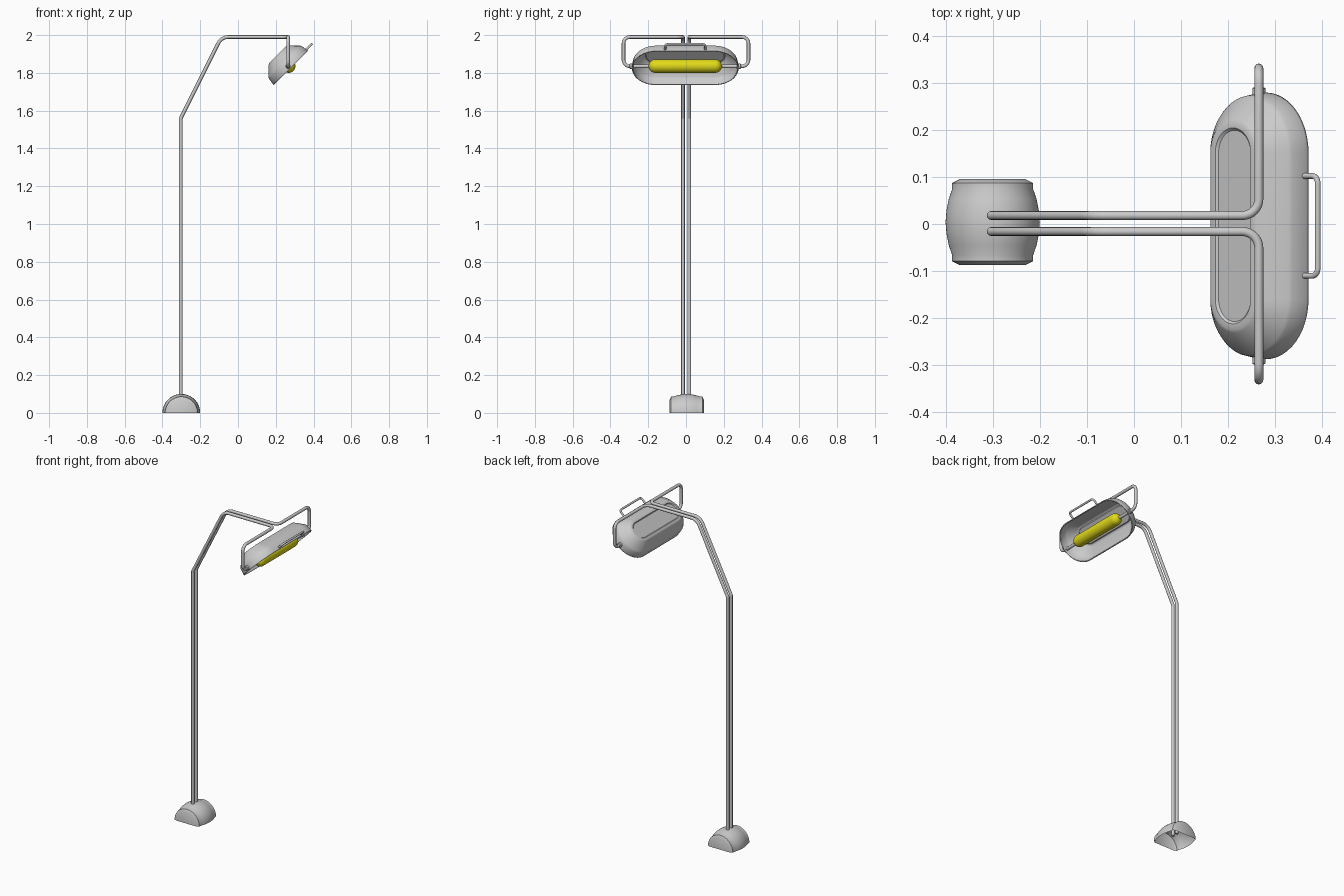
import bpy, bmesh, math
from mathutils import Vector

if "Cube" in bpy.data.objects:
    bpy.data.objects.remove(bpy.data.objects["Cube"])

YC = -0.004  # lateral centre of the lamp head


def finish(obj, angle=35):
    bpy.ops.object.select_all(action='DESELECT')
    obj.select_set(True)
    bpy.context.view_layer.objects.active = obj
    bpy.ops.object.shade_smooth_by_angle(angle=math.radians(angle))
    return obj


def from_bmesh(name, bm):
    bmesh.ops.recalc_face_normals(bm, faces=bm.faces)
    me = bpy.data.meshes.new(name)
    bm.to_mesh(me)
    bm.free()
    obj = bpy.data.objects.new(name, me)
    bpy.context.collection.objects.link(obj)
    return obj


def bridge(bm, rings, closed):
    for a, b in zip(rings, rings[1:]):
        n = len(a)
        for i in range(n if closed else n - 1):
            j = (i + 1) % n
            bm.faces.new((a[i], a[j], b[j], b[i]))


def fillet(points, steps=8):
    """Round the corners of a path given as (point, radius)."""
    out = []
    for i, (p, r) in enumerate(points):
        p = Vector(p)
        if r == 0:
            out.append(p)
            continue
        a = (Vector(points[i - 1][0]) - p).normalized()
        b = (Vector(points[i + 1][0]) - p).normalized()
        half = a.angle(b) / 2
        s, e = p + a * r / math.tan(half), p + b * r / math.tan(half)
        c = p + (a + b).normalized() * r / math.sin(half)
        for k in range(steps + 1):
            t = k / steps
            out.append(c + ((s - c).normalized().slerp((e - c).normalized(), t)) * r)
    return out


def tube(name, points, radius):
    path = fillet(points)
    cu = bpy.data.curves.new(name, 'CURVE')
    cu.dimensions = '3D'
    cu.bevel_depth = radius
    cu.bevel_resolution = 4
    cu.use_fill_caps = True
    sp = cu.splines.new('POLY')
    sp.points.add(len(path) - 1)
    for q, p in zip(sp.points, path):
        q.co = (*p, 1)
    obj = bpy.data.objects.new(name, cu)
    bpy.context.collection.objects.link(obj)
    bpy.ops.object.select_all(action='DESELECT')
    obj.select_set(True)
    bpy.context.view_layer.objects.active = obj
    bpy.ops.object.convert(target='MESH')
    return finish(bpy.context.view_layer.objects.active, 50)


def lathe(name, profile, centre, sweep, segs, closed):
    """Revolve (y, radius) pairs about the y axis."""
    bm = bmesh.new()
    rings = []
    for y, r in profile:
        rings.append([bm.verts.new((centre[0] + r * math.cos(sweep * i / segs), centre[1] + y,
                                    centre[2] + r * math.sin(sweep * i / segs)))
                      for i in range(segs if closed else segs + 1)])
    bridge(bm, rings, closed)
    bm.faces.new(rings[0])
    bm.faces.new(rings[-1])
    return finish(from_bmesh(name, bm))


# Weighted foot: half barrel, open underneath
half = [(0.091, 0.07), (0.083, 0.086), (0.07, 0.086), (0.05, 0.093), (0.025, 0.098)]
lathe("base", [(-y, r) for y, r in half] + [(0, 0.1)] + half[::-1],
      (-0.3, 0.004, 0), math.pi, 32, False)

# Twin bent tubes: post, boom and fork arms
for side, label in ((1, "left"), (-1, "right")):
    y = 0.001 + side * 0.017
    tube(label + "_frame_tube", [
        ((-0.303, y, 0.04), 0), ((-0.303, y, 1.56), 0.02), ((-0.088, y, 1.99), 0.06),
        ((0.265, y, 1.99), 0.035), ((0.265, side * 0.331, 1.99), 0.035),
        ((0.265, side * 0.331, 1.835), 0.035), ((0.265, side * 0.19, 1.835), 0)], 0.0095)
    # Pivot collar where the arm enters the shade
    lathe(label + "_pivot", [(-0.01, 0.011), (-0.008, 0.014), (0.008, 0.014), (0.01, 0.011)],
          (0.265, YC + side * 0.284, 1.835), math.tau, 20, True)

# Tilted reflector shade: stacked stadium outlines (half width, depth)
bm = bmesh.new()
rings = []
for r, d in [(0.128, 0), (0.128, 0.006), (0.122, 0.043), (0.117, 0.05), (0.072, 0.095),
             (0.065, 0.099), (0.053, 0.099), (0.048, 0.094)]:
    ring = []
    for side in (1, -1):
        for i in range(25):
            a = math.pi * i / 24
            ring.append(bm.verts.new((side * r * math.cos(a),
                                      side * (0.155 + r * math.sin(a)), d)))
    rings.append(ring)
bridge(bm, rings, True)
bm.faces.new(rings[-1])
shade = from_bmesh("shade", bm)
if shade.data.polygons[-1].normal.z < 0:
    shade.data.flip_normals()
shade.location = (0.28, YC, 1.826)
shade.rotation_euler = (0, -math.pi / 4, 0)
mod = shade.modifiers.new("wall", 'SOLIDIFY')
mod.thickness = 0.006
finish(shade, 30)

# Handle on the upper rim
tube("handle", [((0.355, YC + 0.106, 1.917), 0), ((0.39, YC + 0.106, 1.952), 0.016),
                ((0.39, YC - 0.106, 1.952), 0.016), ((0.355, YC - 0.106, 1.917), 0)], 0.006)

# Yellow lamp tube with rounded ends
R = 0.036
cap = [(0.158 + R * math.sin(a), R * math.cos(a))
       for a in [math.radians(v) for v in (0, 15, 30, 45, 60, 75, 86)]]
lamp = lathe("lamp_tube", [(-y, r) for y, r in cap[::-1]] + cap,
             (0.268, YC, 1.836), math.tau, 32, True)
mat = bpy.data.materials.new("yellow")
mat.diffuse_color = (0.75, 0.7, 0.01, 1)
mat.use_nodes = True
mat.node_tree.nodes["Principled BSDF"].inputs["Base Color"].default_value = mat.diffuse_color
lamp.data.materials.append(mat)
